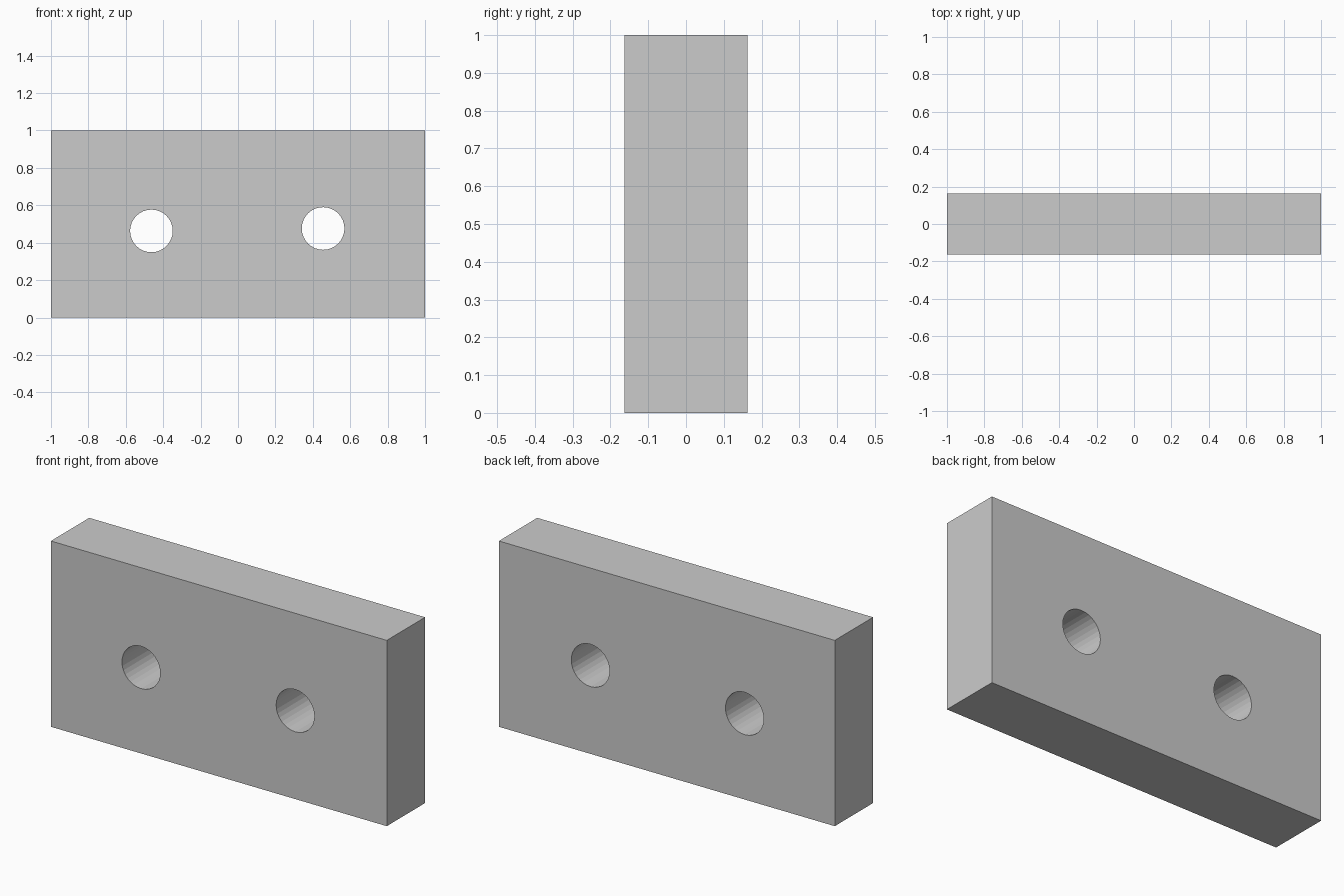
import bpy
from math import radians

if "Cube" in bpy.data.objects:
    bpy.data.objects.remove(bpy.data.objects["Cube"])

WIDTH, DEPTH, HEIGHT = 2.0, 0.326, 1.0
HOLE_RADIUS = 0.114
HOLES = [(-0.463, 0.463), (0.455, 0.476)]  # x, z centres

# Rectangular plate standing on the ground
bpy.ops.mesh.primitive_cube_add(size=1, location=(0, 0, HEIGHT / 2))
plate = bpy.context.object
plate.name = "plate"
plate.scale = (WIDTH, DEPTH, HEIGHT)
bpy.ops.object.transform_apply(location=True, rotation=False, scale=True)

# Two round holes drilled from front to back
for i, (x, z) in enumerate(HOLES):
    bpy.ops.mesh.primitive_cylinder_add(
        vertices=32, radius=HOLE_RADIUS, depth=DEPTH * 2,
        location=(x, 0, z), rotation=(radians(90), 0, 0))
    cutter = bpy.context.object
    cutter.name = f"hole_cutter_{i + 1}"
    cutter.hide_render = True

    cut = plate.modifiers.new(f"hole_{i + 1}", 'BOOLEAN')
    cut.operation = 'DIFFERENCE'
    cut.solver = 'EXACT'
    cut.object = cutter
    bpy.context.view_layer.objects.active = plate
    bpy.ops.object.modifier_apply(modifier=cut.name)
    bpy.data.objects.remove(cutter, do_unlink=True)
